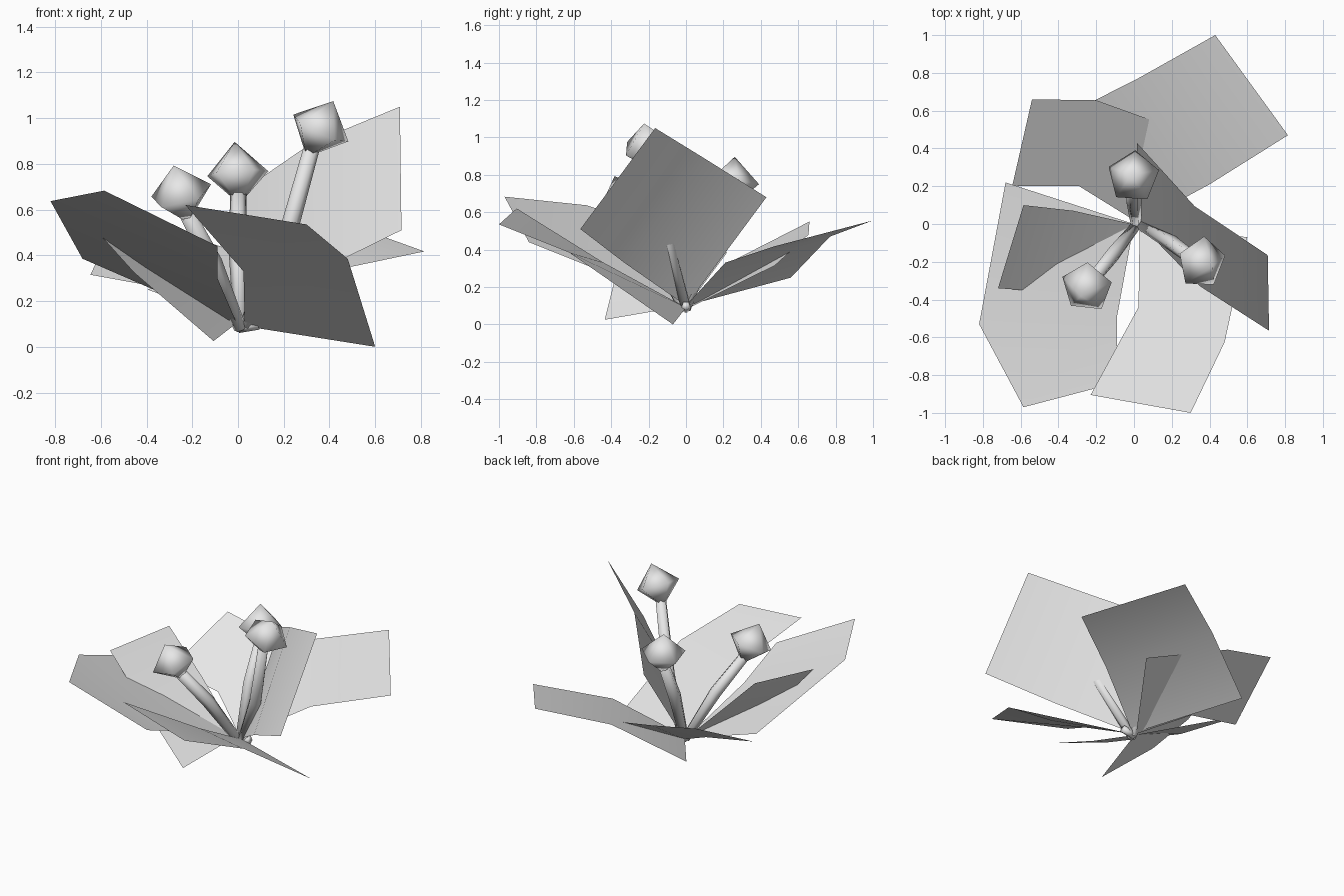
import bpy, bmesh, math
from mathutils import Vector

if "Cube" in bpy.data.objects:
    bpy.data.objects.remove(bpy.data.objects["Cube"])

grey = bpy.data.materials.new("pale grey")
grey.diffuse_color = (0.8, 0.8, 0.8, 1)
grey.use_nodes = True
grey.node_tree.nodes["Principled BSDF"].inputs["Base Color"].default_value = grey.diffuse_color


def finish(bm, name, smooth=True):
    me = bpy.data.meshes.new(name)
    bm.to_mesh(me)
    bm.free()
    for p in me.polygons:
        p.use_smooth = smooth
    me.materials.append(grey)
    ob = bpy.data.objects.new(name, me)
    bpy.context.collection.objects.link(ob)
    return ob


def leaf(name, *rows):
    """Bent sheet: three rows of two points, the first row starting at the root."""
    bm = bmesh.new()
    vs = [[bm.verts.new(p) for p in row] for row in rows]
    for a, b in zip(vs, vs[1:]):
        bm.faces.new((a[0], b[0], b[1], a[1]))
    bm.normal_update()
    if sum(f.normal.z for f in bm.faces) < 0:
        bmesh.ops.reverse_faces(bm, faces=bm.faces[:])
    finish(bm, name)


def stem(name, path, radii, sides=6):
    """Tapered bent tube."""
    bm = bmesh.new()
    pts = [Vector(p) for p in path]
    rings = []
    for i, p in enumerate(pts):
        d = (pts[min(i + 1, len(pts) - 1)] - pts[max(i - 1, 0)]).normalized()
        q = Vector((0, 0, 1)).rotation_difference(d)
        rings.append([bm.verts.new(p + q @ Vector((radii[i] * math.cos(k * math.tau / sides),
                      radii[i] * math.sin(k * math.tau / sides), 0))) for k in range(sides)])
    for a, b in zip(rings, rings[1:]):
        for k in range(sides):
            j = (k + 1) % sides
            bm.faces.new((a[k], a[j], b[j], b[k]))
    bm.faces.new(rings[0][::-1])
    bm.faces.new(rings[-1])
    finish(bm, name)


def bud(name, centre, axis, r=0.141, sides=5):
    """Five-sided double pyramid."""
    bm = bmesh.new()
    c, d = Vector(centre), Vector(axis).normalized()
    q = Vector((0, 0, 1)).rotation_difference(d)
    top, low = bm.verts.new(c + d * r * 0.97), bm.verts.new(c - d * r * 0.97)
    ring = [bm.verts.new(c + q @ Vector((r * math.cos(1.5 + k * math.tau / sides),
            r * math.sin(1.5 + k * math.tau / sides), 0))) for k in range(sides)]
    for k in range(sides):
        j = (k + 1) % sides
        bm.faces.new((ring[k], ring[j], top))
        bm.faces.new((ring[j], ring[k], low))
    finish(bm, name)


# leaves
leaf("back_right_leaf",
     ((0.01, 0.0, 0.10), (-0.395, 0.56, 0.25)),
     ((0.40, 0.21, 0.33), (0.02, 0.77, 0.47)),
     ((0.815, 0.47, 0.417), (0.43, 1.0, 0.556)))
leaf("right_leaf",
     ((0.03, 0.0, 0.10), (0.015, 0.43, 0.68)),
     ((0.35, -0.33, 0.33), (0.32, 0.095, 0.89)),
     ((0.715, -0.565, 0.51), (0.708, -0.165, 1.05)))
leaf("back_left_leaf",
     ((0.0, 0.02, 0.09), (0.30, 0.475, 0.315)),
     ((-0.29, 0.20, 0.25), (-0.20, 0.655, 0.48)),
     ((-0.645, 0.20, 0.315), (-0.54, 0.66, 0.55)))
leaf("left_leaf",
     ((-0.01, 0.0, 0.10), (-0.107, -0.435, 0.025)),
     ((-0.32, 0.07, 0.395), (-0.455, -0.36, 0.325)),
     ((-0.585, 0.10, 0.655), (-0.72, -0.34, 0.62)))
leaf("front_left_leaf",
     ((0.0, 0.0, 0.09), (-0.68, 0.22, 0.385)),
     ((-0.09, -0.49, 0.30), (-0.82, -0.53, 0.637)),
     ((-0.09, -0.84, 0.44), (-0.585, -0.97, 0.683)))
leaf("front_right_leaf",
     ((0.03, 0.0, 0.09), (0.60, -0.07, 0.0)),
     ((0.024, -0.44, 0.33), (0.48, -0.625, 0.385)),
     ((-0.23, -0.905, 0.62), (0.30, -1.0, 0.535)))

# stems with a bud on each: base, bend, bud centre, bud axis
plants = {
    "right": ((0.03, 0.0, 0.09), (0.20, -0.10, 0.43), (0.358, -0.205, 0.952), (0.06, -0.02, 0.125)),
    "back": ((0.01, 0.0, 0.08), (0.0, 0.12, 0.42), (-0.004, 0.25, 0.76), (-0.01, 0.01, 0.13)),
    "left": ((0.01, -0.01, 0.08), (-0.11, -0.16, 0.37), (-0.25, -0.335, 0.668), (-0.03, -0.045, 0.12)),
}
for side, (base, bend, centre, axis) in plants.items():
    tip = Vector(centre) - Vector(axis).normalized() * 0.07
    stem(side + "_stem", (base, bend, tip), (0.028, 0.041, 0.035))
    bud(side + "_bud", centre, axis)

# small root collar
stem("root_collar", ((0.0, 0.0, 0.085), (0.09, 0.0, 0.10)), (0.025, 0.025), 5)
